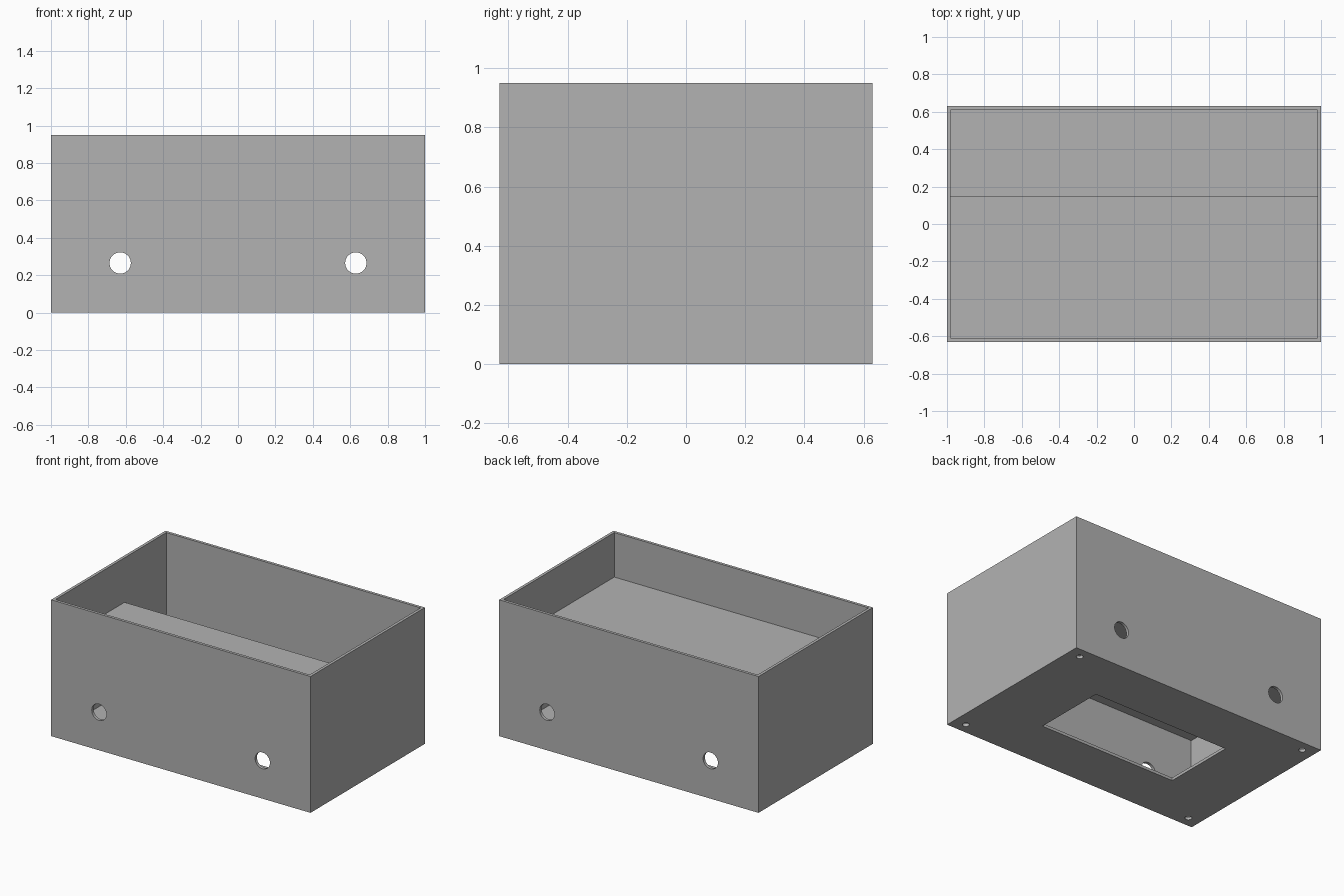
import bpy, bmesh, math
from mathutils import Matrix, Vector

if "Cube" in bpy.data.objects:
    bpy.data.objects.remove(bpy.data.objects["Cube"])

W, D, H = 1.0, 0.63, 0.95      # half width, half depth, full height
T = 0.02                       # wall thickness

grey = bpy.data.materials.new("plain grey")
grey.diffuse_color = (0.448, 0.448, 0.448, 1)
grey.use_nodes = True
grey.node_tree.nodes["Principled BSDF"].inputs["Base Color"].default_value = grey.diffuse_color


def finish(name, bm):
    mesh = bpy.data.meshes.new(name)
    bmesh.ops.recalc_face_normals(bm, faces=bm.faces)
    bm.to_mesh(mesh)
    bm.free()
    mesh.materials.append(grey)
    ob = bpy.data.objects.new(name, mesh)
    bpy.context.collection.objects.link(ob)
    return ob


def box(name, lo, hi):
    lo, hi = Vector(lo), Vector(hi)
    bm = bmesh.new()
    bmesh.ops.create_cube(bm, size=1, matrix=Matrix.Translation((lo + hi) / 2)
                          @ Matrix.Diagonal((*(hi - lo), 1)))
    return finish(name, bm)


def cylinder(name, centre, radius, depth, axis="Z"):
    turn = Matrix.Rotation(math.pi / 2, 4, "X") if axis == "Y" else Matrix()
    bm = bmesh.new()
    bmesh.ops.create_cone(bm, cap_ends=True, segments=32, radius1=radius,
                          radius2=radius, depth=depth,
                          matrix=Matrix.Translation(centre) @ turn)
    return finish(name, bm)


# open-topped box
case = box("case", (-W, -D, 0), (W, D, H))

# cavity, base window, cable holes and screw holes
cutters = [
    box("cavity_cutter", (-W + T, -D + T, T), (W - T, D - T, H + 0.1)),
    box("window_cutter", (-0.53, -0.26, -0.1), (0.53, 0.26, 0.1)),
]
for sx in (-1, 1):
    cutters.append(cylinder("cable_hole_cutter", (sx * 0.63, 0, 0.265), 0.057, 1.6, "Y"))
    for sy in (-1, 1):
        cutters.append(cylinder("screw_hole_cutter", (sx * 0.91, sy * 0.555, 0), 0.022, 0.2))
for cutter in cutters:
    cutter.hide_render = True
    cutter.hide_set(True)
    mod = case.modifiers.new(cutter.name, "BOOLEAN")
    mod.operation = "DIFFERENCE"
    mod.solver = "EXACT"
    mod.object = cutter

# stepped inner deck: high front level, riser, low back level
profile = [(-D + T, 0.61), (0.12, 0.61), (0.12, 0.33), (D - T, 0.33),
           (D - T, 0.36), (0.15, 0.36), (0.15, 0.64), (-D + T, 0.64)]
bm = bmesh.new()
face = bm.faces.new([bm.verts.new((-W + T, y, z)) for y, z in profile])
side = bmesh.ops.extrude_face_region(bm, geom=[face])
bmesh.ops.translate(bm, vec=(2 * (W - T), 0, 0),
                    verts=[v for v in side["geom"] if isinstance(v, bmesh.types.BMVert)])
finish("stepped_deck", bm)
